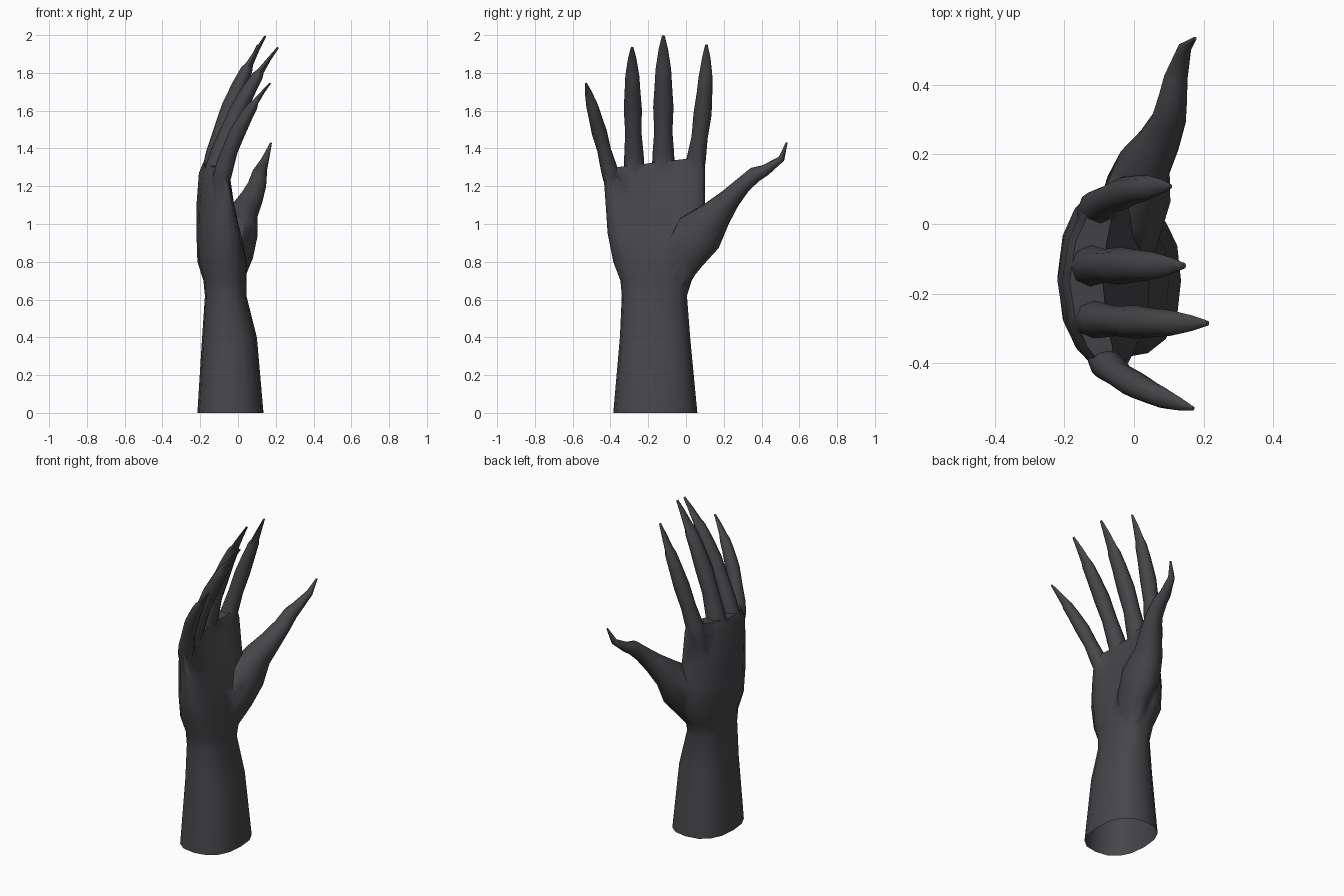
import bpy, bmesh, math
from mathutils import Vector

if "Cube" in bpy.data.objects:
    bpy.data.objects.remove(bpy.data.objects["Cube"])

skin = bpy.data.materials.new("charcoal skin")
skin.diffuse_color = (0.062, 0.060, 0.066, 1)
skin.use_nodes = True
skin.node_tree.nodes["Principled BSDF"].inputs["Base Color"].default_value = skin.diffuse_color


def loft(name, rings):
    """Closed skin through a list of equally long point rings."""
    bm = bmesh.new()
    loops = [[bm.verts.new(p) for p in ring] for ring in rings]
    n = len(loops[0])
    for a, b in zip(loops, loops[1:]):
        for i in range(n):
            j = (i + 1) % n
            bm.faces.new((a[i], a[j], b[j], b[i]))
    bm.faces.new(loops[0][::-1])
    bm.faces.new(loops[-1])
    bmesh.ops.recalc_face_normals(bm, faces=bm.faces)
    mesh = bpy.data.meshes.new(name)
    bm.to_mesh(mesh)
    bm.free()
    mesh.materials.append(skin)
    obj = bpy.data.objects.new(name, mesh)
    bpy.context.collection.objects.link(obj)
    return obj


def section(z, x0, x1, y0, y1, n=16):
    """Rounded-box slice; above the wrist its sides bend forward into a cup
    and the knuckle end tilts down towards the little finger."""
    cup = min(max((z - 0.68) * 0.14, 0), 0.07)
    tilt = 0.12 if z > 1.2 else 0
    cx, cy, rx, ry = (x0 + x1) / 2, (y0 + y1) / 2, (x1 - x0) / 2, (y1 - y0) / 2
    pts = []
    for i in range(n):
        a = 2 * math.pi * i / n
        c, s = math.cos(a), math.sin(a)
        u = math.copysign(abs(c) ** 0.82, c)
        v = math.copysign(abs(s) ** 0.82, s)
        pts.append(Vector((cx + rx * u + cup * v * v, cy + ry * v, z + tilt * ry * v)))
    return pts


def tube(name, pos, sizes, side_axis, n=8):
    """Tapered tube along pos; sizes are half widths and half depths."""
    rings = []
    for i, (p, (w, d)) in enumerate(zip(pos, sizes)):
        t = (pos[min(i + 1, len(pos) - 1)] - pos[max(i - 1, 0)]).normalized()
        side = (side_axis - t * side_axis.dot(t)).normalized()
        depth = t.cross(side)
        rings.append([p + side * w * math.cos(2 * math.pi * k / n)
                      + depth * d * math.sin(2 * math.pi * k / n) for k in range(n)])
    return loft(name, rings)


# Shared finger profile: position along the finger, half width, half depth
PROFILE = ((0, .04, .035), (.12, .054, .052), (.22, .051, .052), (.36, .043, .045),
           (.52, .048, .045), (.67, .041, .037), (.77, .037, .03), (.81, .033, .018),
           (.91, .022, .01), (1, .007, .005))


def finger(name, base, bend, tip, scale):
    """Finger with a pointed nail along a quadratic curve."""
    a, b, c = Vector(base), Vector(bend), Vector(tip)
    pos = [a * (1 - t) ** 2 + b * 2 * t * (1 - t) + c * t * t for t, w, d in PROFILE]
    return tube(name, pos, [(w * scale, d * scale ** 0.5) for t, w, d in PROFILE],
                Vector((0, 1, 0)))


# Forearm, wrist and cupped palm: height, back, front, left and right limits
arm = ((0, -.215, .135, -.385, .06), (.4, -.19, .10, -.35, .022),
       (.62, -.175, .045, -.34, .005), (.7, -.183, .045, -.347, .03),
       (.8, -.215, .045, -.385, .09), (.95, -.22, .015, -.415, .11),
       (1.1, -.22, -.03, -.425, .10), (1.27, -.207, -.075, -.435, .10),
       (1.325, -.185, -.09, -.415, .085))
hand = loft("hand", [section(*s) for s in arm])

# Four curled fingers
digits = [
    finger("little_finger", (-.10, -.375, 1.17), (-.05, -.459, 1.49), (.17, -.53, 1.745), .85),
    finger("ring_finger", (-.15, -.27, 1.19), (-.04, -.285, 1.62), (.212, -.285, 1.935), 1),
    finger("middle_finger", (-.15, -.12, 1.19), (-.09, -.12, 1.61), (.145, -.12, 1.996), 1.12),
    finger("index_finger", (-.13, .02, 1.17), (-.06, .108, 1.574), (.105, .108, 1.948), 1),
]

# Thumb, growing out of the broad mound at the heel of the palm
thumb = ((-.04, -.08, .66, .05, .06), (-.005, -.01, .83, .085, .115),
         (.005, .07, .95, .10, .135), (.025, .16, 1.05, .08, .087),
         (.068, .23, 1.13, .064, .06), (.10, .30, 1.205, .05, .046),
         (.112, .365, 1.262, .041, .043), (.12, .42, 1.285, .034, .031),
         (.145, .505, 1.345, .02, .018), (.175, .533, 1.43, .005, .005))
digits.append(tube("thumb", [Vector(p[:3]) for p in thumb], [p[3:] for p in thumb],
                   Vector((1, 0, 0)), 10))

# Fuse the digits into the palm
bpy.context.view_layer.objects.active = hand
hand.select_set(True)
for d in digits:
    mod = hand.modifiers.new("fuse", 'BOOLEAN')
    mod.operation = 'UNION'
    mod.solver = 'EXACT'
    mod.object = d
    bpy.ops.object.modifier_apply(modifier=mod.name)
    bpy.data.objects.remove(d, do_unlink=True)

# Open wrist end, and softened skin where the digits join the palm
bm = bmesh.new()
bm.from_mesh(hand.data)
bmesh.ops.delete(bm, geom=[f for f in bm.faces if all(v.co.z < 0.01 for v in f.verts)],
                 context='FACES')
bm.to_mesh(hand.data)
bm.free()
bpy.ops.object.shade_smooth_by_angle(angle=math.radians(60))
